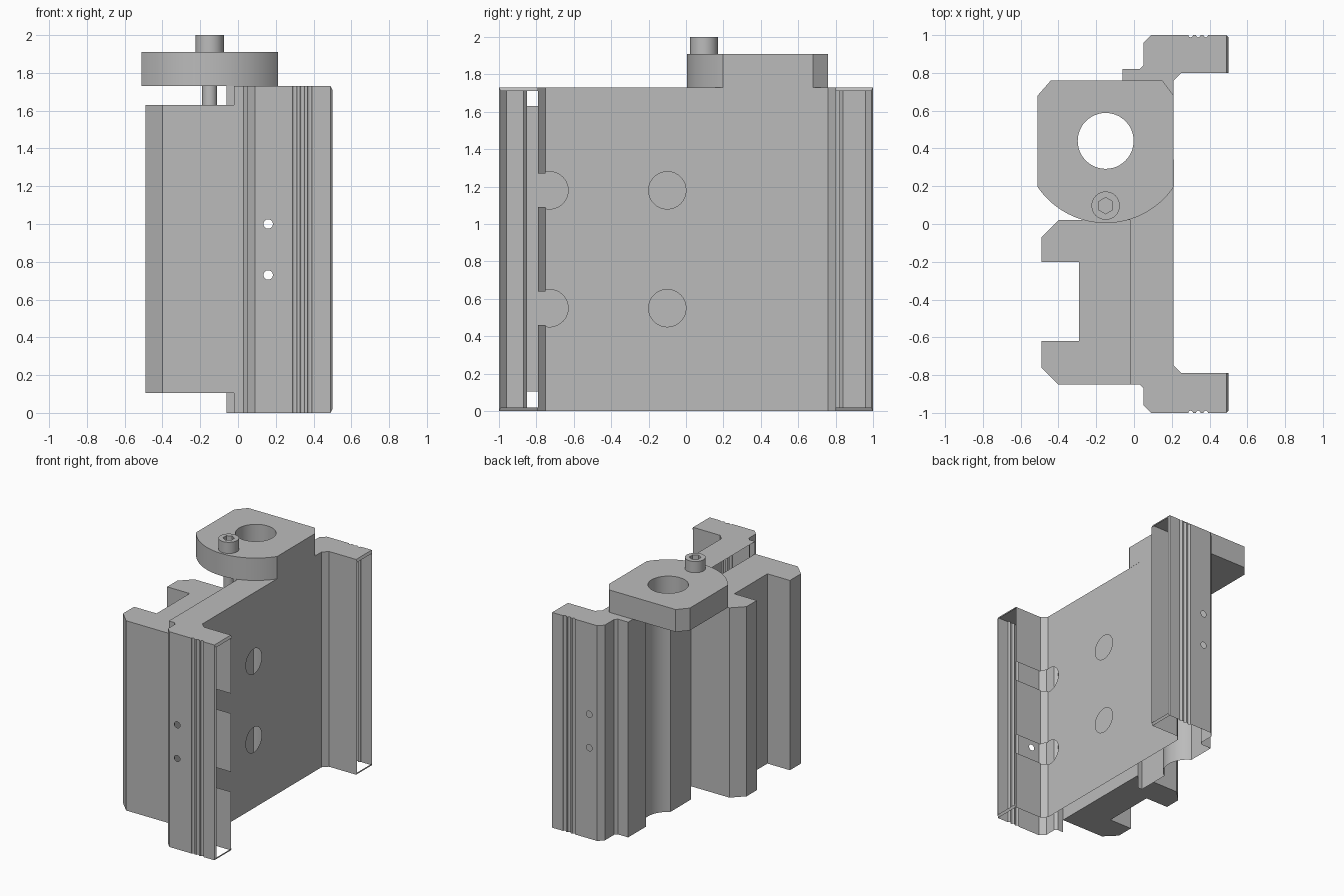
import bpy, bmesh, math
from mathutils import Vector

cube = bpy.data.objects.get("Cube")
if cube:
    bpy.data.objects.remove(cube, do_unlink=True)

GREY = (0.5, 0.5, 0.5, 1)
grey = bpy.data.materials.new("machined grey")
grey.use_nodes = True
grey.diffuse_color = GREY
grey.node_tree.nodes["Principled BSDF"].inputs["Base Color"].default_value = GREY


def arc(cx, cy, r, a0, a1, n):
    """Points on an arc, angles in degrees, both ends included."""
    angles = [math.radians(a0 + (a1 - a0) * i / n) for i in range(n + 1)]
    return [(cx + r * math.cos(a), cy + r * math.sin(a)) for a in angles]


def circle(cx, cy, r, n=32):
    return arc(cx, cy, r, 0, 360, n)[:-1]


def fill(bm, loops, normal):
    """Flat face through an outer loop and hole loops."""
    edges = []
    for loop in loops:
        vs = [bm.verts.new(p) for p in loop]
        edges += [bm.edges.new((vs[i - 1], vs[i])) for i in range(len(vs))]
    made = bmesh.ops.triangle_fill(bm, use_beauty=True, edges=edges, normal=normal)
    for f in made["geom"]:
        if isinstance(f, bmesh.types.BMFace):
            f.normal_update()
            if f.normal.dot(Vector(normal)) < 0:
                f.normal_flip()


def quad(bm, *pts):
    bm.faces.new([bm.verts.new(p) for p in pts])


def wall(bm, p, q, z0, z1):
    quad(bm, (*p, z0), (*q, z0), (*q, z1), (*p, z1))


def prism(bm, loops, z0, z1):
    """Outer loop runs counter-clockwise, hole loops clockwise."""
    for z, n in ((z0, (0, 0, -1)), (z1, (0, 0, 1))):
        fill(bm, [[(*p, z) for p in lp] for lp in loops], n)
    for lp in loops:
        for i in range(len(lp)):
            wall(bm, lp[i - 1], lp[i], z0, z1)


def finish(bm, name):
    bmesh.ops.remove_doubles(bm, verts=bm.verts, dist=0.0002)
    mesh = bpy.data.meshes.new(name)
    bm.to_mesh(mesh)
    bm.free()
    mesh.materials.append(grey)
    ob = bpy.data.objects.new(name, mesh)
    bpy.context.collection.objects.link(ob)
    bpy.ops.object.select_all(action="DESELECT")
    ob.select_set(True)
    bpy.context.view_layer.objects.active = ob
    bpy.ops.object.shade_smooth_by_angle(angle=math.radians(25))


# Channel: thin open shell, without bottom, flange ends or seat for the slide block
H = 1.73
BORES = (1.18, 0.55)
PINS = (1.0, 0.73)
bm = bmesh.new()


def grooves(side):
    """Outer flange line with three small scallops, left to right."""
    pts = []
    for x in (0.30, 0.34, 0.38):
        pts += [(px, side * (1 - dy)) for px, dy in arc(x, 0, 0.012, 180, 0, 6)]
    return pts


front_line = [(0.09, -1)] + grooves(-1) + [(0.49, -1)]
inner_line = [(0.49, -0.79), (0.25, -0.79), (0.21, -0.75),
              (0.21, 0.76), (0.25, 0.8), (0.49, 0.8)]
back_line = ([(0.49, 1)] + grooves(1)[::-1] + [(0.09, 1), (0.05, 0.96), (0.05, 0.84),
             (0.03, 0.82), (-0.06, 0.82)] + arc(-0.15, 0.44, 0.18, 60, -60, 16)
             + [(-0.06, 0.02), (-0.02, 0.02)])
return_line = [(-0.02, -0.85), (0.03, -0.85), (0.05, -0.87), (0.05, -0.96), (0.09, -1)]

fill(bm, [[(*p, H) for p in front_line + inner_line + back_line + return_line[:-1]]], (0, 0, 1))

# plain walls, leaving out those that carry holes
for line, skip in ((front_line, (0,)), (inner_line, (0, 1, 2)),
                   (back_line, (len(grooves(1)),)), (return_line, ())):
    for i in range(len(line) - 1):
        if i not in skip:
            wall(bm, line[i], line[i + 1], 0, H)

# outer flange walls with pin holes
for side in (-1, 1):
    x0, x1 = 0.09, 0.288
    outline = [(x0, side, 0), (x1, side, 0), (x1, side, H), (x0, side, H)]
    holes = [[(x, side, z) for x, z in circle(0.16, zc, 0.025, 16)] for zc in PINS]
    fill(bm, [outline] + holes, (0, side, 0))

# inner wall and its bevel, interrupted by the bore clearances
for i, half in ((0, 0.08), (1, 0.09)):
    z_top = H
    for zc in BORES:
        wall(bm, inner_line[i], inner_line[i + 1], zc + half, z_top)
        z_top = zc - half
    wall(bm, inner_line[i], inner_line[i + 1], 0, z_top)

# web face with two full bores and two that break its edge
web = [(-0.75, 0), (0.76, 0), (0.76, H), (-0.75, H)]
for zc in BORES:
    web += arc(-0.73, zc, 0.1, 101.5, -101.5, 24)
loops = [web] + [circle(-0.1, zc, 0.1) for zc in BORES]
fill(bm, [[(0.21, y, z) for y, z in lp] for lp in loops], (1, 0, 0))

# bevelled rims around the open flange ends
for side, inner in ((-1, -0.79), (1, 0.8)):
    rim0 = [(0.49, side, 0), (0.49, inner, 0), (0.49, inner, H), (0.49, side, H)]
    o = side * 0.99
    rim1 = [(0.5, o, 0.02), (0.5, inner, 0.02), (0.5, inner, H - 0.02), (0.5, o, H - 0.02)]
    for i in range(4):
        if side < 0 and i == 1:
            continue
        pts = [rim0[i - 4], rim0[(i + 1) % 4], rim1[(i + 1) % 4], rim1[i]]
        quad(bm, *(pts if side < 0 else pts[::-1]))
finish(bm, "channel_housing")

# Slide block with a square slot
bm = bmesh.new()
prism(bm, [[(-0.02, 0.02), (-0.4, 0.02), (-0.49, -0.07), (-0.49, -0.2), (-0.29, -0.2),
            (-0.29, -0.62), (-0.49, -0.62), (-0.49, -0.76), (-0.4, -0.85),
            (-0.02, -0.85)]], 0.105, 1.63)
finish(bm, "slide_block")

# Clamp plate with round front and through hole
bm = bmesh.new()
plate = arc(-0.15, 0.44, 0.435, 214, 326, 32)
plate += [(0.21, 0.68), (0.15, 0.76), (-0.44, 0.76), (-0.51, 0.68)]
prism(bm, [plate, circle(-0.15, 0.44, 0.148, 48)[::-1]], H, 1.91)
finish(bm, "clamp_plate")

# Socket screw: shank, head base and hex socket ring
bm = bmesh.new()
prism(bm, [circle(-0.15, 0.097, 0.04, 24)], 1.5, H)
finish(bm, "screw_shank")
bm = bmesh.new()
prism(bm, [circle(-0.15, 0.097, 0.075)], 1.91, 1.95)
finish(bm, "screw_head_base")
bm = bmesh.new()
hexagon = arc(-0.15, 0.097, 0.043, 90, 450, 6)[:-1]
prism(bm, [circle(-0.15, 0.097, 0.075), hexagon[::-1]], 1.95, 2.0)
finish(bm, "screw_head_socket")
